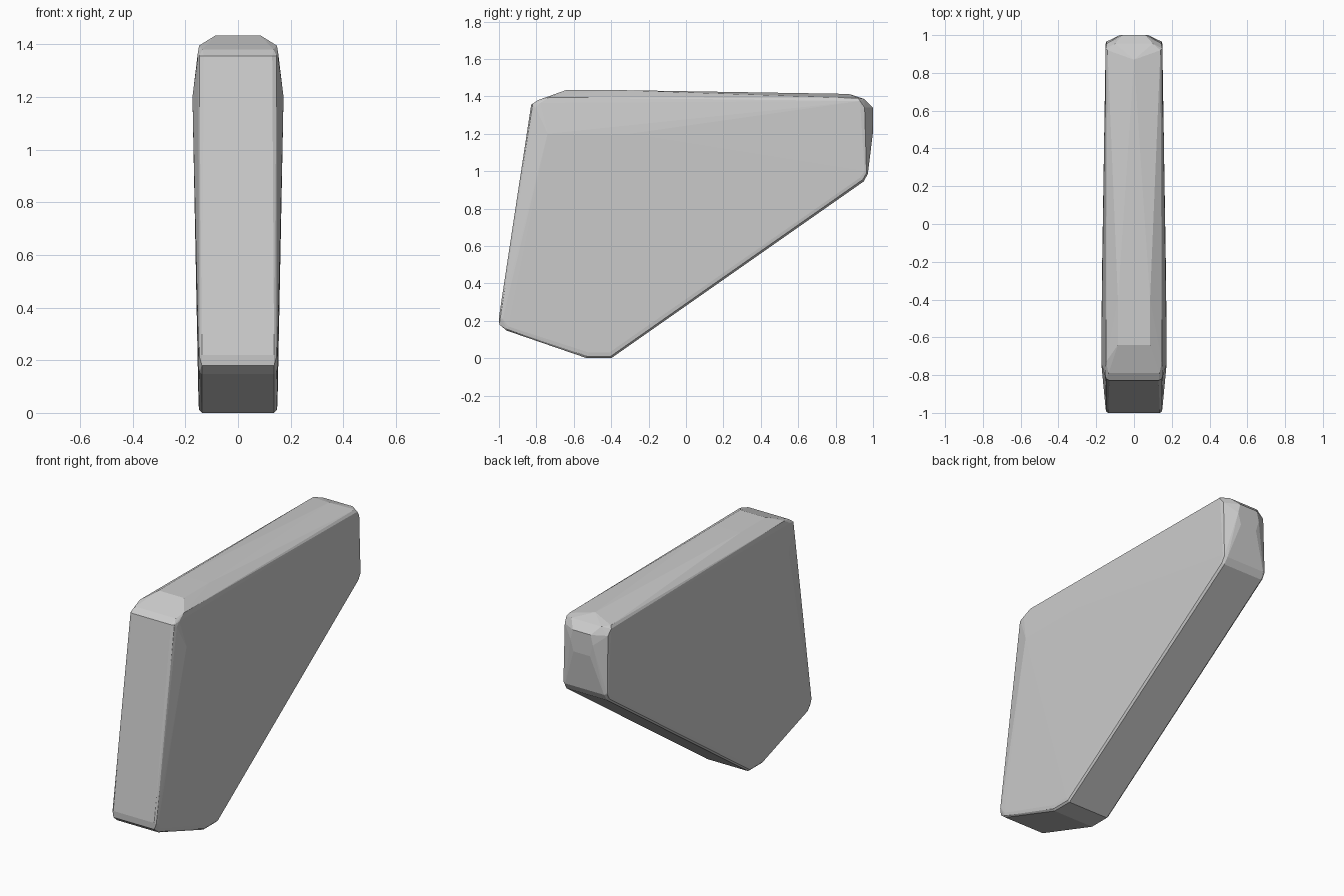
import bpy, bmesh

# Rim outline (y, z) at the outer face, just inside the silhouette
# each row: half width, y, z
side_rim = [
    (0.15, -0.98, 0.21), (0.15, -0.95, 0.17), (0.15, -0.52, 0.03), (0.15, -0.41, 0.03),
    (0.15, 0.93, 0.965), (0.15, 0.955, 1.0), (0.15, 0.935, 1.2), (0.15, 0.93, 1.375),
    (0.153, -0.78, 1.365), (0.153, -0.805, 1.34),
    (0.173, -0.74, 1.2), (0.170, -0.30, 1.2),
]
# Silhouette edge, inset in width so the rim is softly chamfered
outer_rim = [
    (0.137, -1.0, 0.22), (0.137, -0.998, 0.18), (0.137, -0.96, 0.148),
    (0.137, -0.53, 0.0), (0.137, -0.40, 0.0),
    (0.135, 0.95, 0.945), (0.13, 0.972, 0.985),
    (0.135, -0.79, 1.38), (0.13, -0.828, 1.355),
]
# Softened intermediate edge between the two
mid_rim = [
    (0.147, -0.993, 0.215), (0.147, -0.957, 0.155), (0.147, -0.527, 0.01),
    (0.147, -0.403, 0.01), (0.147, 0.945, 0.955), (0.147, 0.965, 0.99),
    (0.147, -0.82, 1.355), (0.148, -0.73, 1.395),
]
# Top ridge and blunt rear nose
top = [(0.085, -0.64, 1.434), (0.085, -0.40, 1.434), (0.0, 0.87, 1.413),
       (0.14, 0.92, 1.39), (0.10, 0.955, 1.385)]
nose = [(0.06, 1.0, 1.34), (0.075, 1.0, 1.28), (0.055, 1.0, 1.21), (0.145, 0.955, 1.34)]

# Wedge slab: mirrored convex hull
bm = bmesh.new()
for x, y, z in side_rim + outer_rim + mid_rim + top + nose:
    for s in ((1, -1) if x else (1,)):
        bm.verts.new((s * x, y, z))
hull = bmesh.ops.convex_hull(bm, input=bm.verts)
loose = [v for v in bm.verts if not v.link_faces]
bmesh.ops.delete(bm, geom=loose, context='VERTS')
bmesh.ops.dissolve_limit(bm, angle_limit=0.01, verts=bm.verts, edges=bm.edges)
bmesh.ops.recalc_face_normals(bm, faces=bm.faces)

mesh = bpy.data.meshes.new("wedge_slab")
bm.to_mesh(mesh)
bm.free()
slab = bpy.data.objects.new("wedge_slab", mesh)
bpy.context.collection.objects.link(slab)
